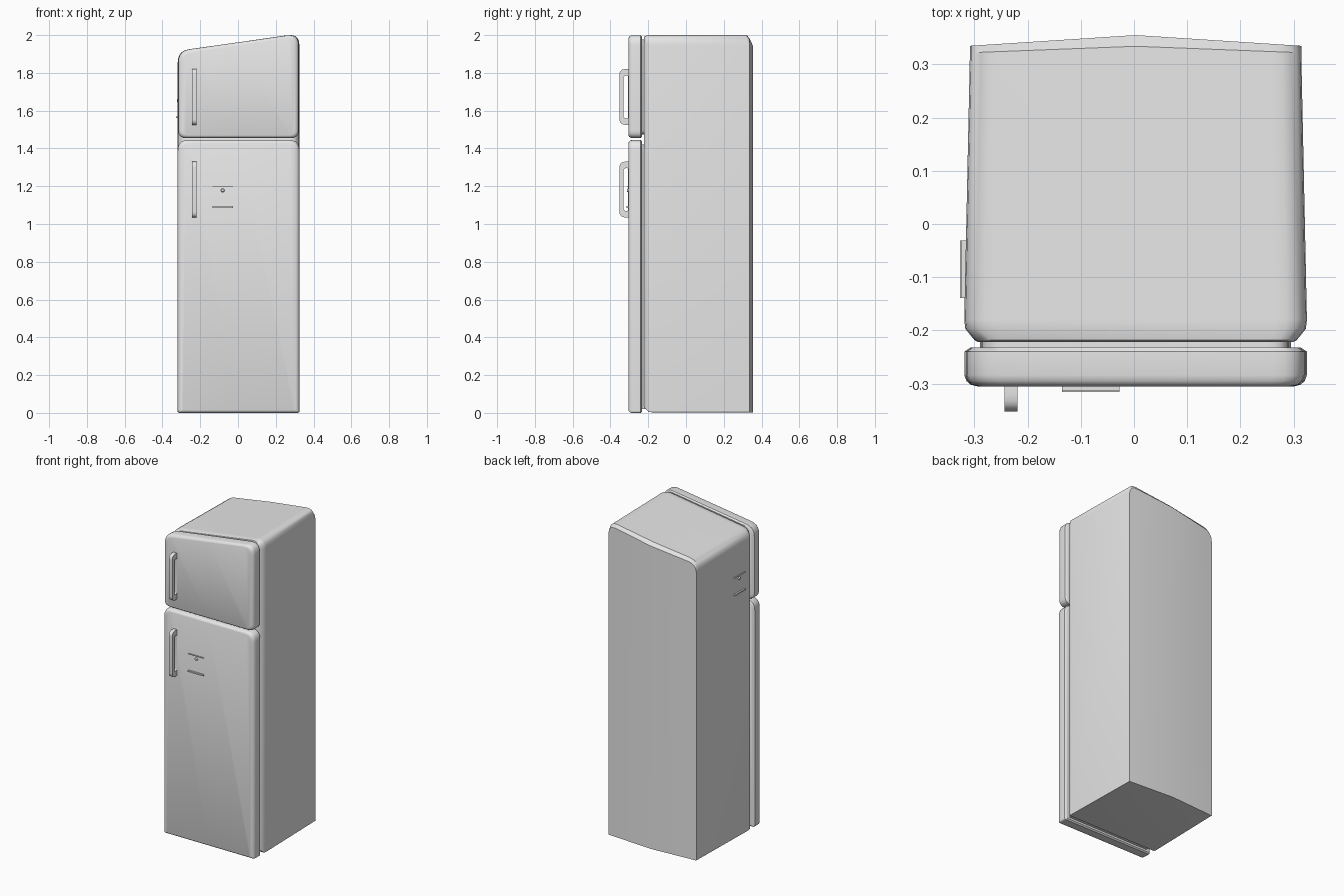
import bpy, bmesh, math
from mathutils import Matrix, Vector

cube = bpy.data.objects.get("Cube")
if cube:
    bpy.data.objects.remove(cube, do_unlink=True)

GREY = (0.8, 0.8, 0.8, 1.0)
grey = bpy.data.materials.new("light grey enamel")
grey.use_nodes = True
grey.diffuse_color = GREY
grey.node_tree.nodes["Principled BSDF"].inputs["Base Color"].default_value = GREY

CX = 0.003  # centre line of the cabinet


def finish(name, bm, angle=35, bevel=0.0):
    """Turn a bmesh into a shaded, coloured object."""
    bmesh.ops.recalc_face_normals(bm, faces=bm.faces[:])
    mesh = bpy.data.meshes.new(name)
    bm.to_mesh(mesh)
    bm.free()
    mesh.materials.append(grey)
    obj = bpy.data.objects.new(name, mesh)
    bpy.context.collection.objects.link(obj)
    bpy.ops.object.select_all(action='DESELECT')
    obj.select_set(True)
    bpy.context.view_layer.objects.active = obj
    bpy.ops.object.shade_smooth_by_angle(angle=math.radians(angle))
    if bevel:
        mod = obj.modifiers.new("soft edges", 'BEVEL')
        mod.width, mod.segments = bevel, 2
    return obj


def rounded(corners, radii, steps=5):
    """Polygon with filleted corners; returns one point list per corner."""
    groups = []
    for i, (c, r) in enumerate(zip(corners, radii)):
        p = Vector(c)
        a = p + (Vector(corners[i - 1]) - p).normalized() * r
        b = p + (Vector(corners[(i + 1) % len(corners)]) - p).normalized() * r
        ts = [k / steps for k in range(steps + 1)]
        groups.append([a * (1 - t) ** 2 + p * (2 * t * (1 - t)) + b * t * t for t in ts])
    return groups


def outline(left, right, bottom, top_l, top_r, radii, dx=0, db=0, dt=0):
    """Four-cornered front outline, inset per side, with bottom and top midpoints."""
    corners = [(left + dx, bottom + db), (right - dx, bottom + db),
               (right - dx, top_r - dt), (left + dx, top_l - dt)]
    bl, br, tr, tl = rounded(corners, [max(r - dx * 0.5, 0.003) for r in radii])
    mid = lambda a, b: Vector((CX, a.y + (b.y - a.y) * (CX - a.x) / (b.x - a.x)))
    return bl + [mid(bl[-1], br[0])] + br + tr + [mid(tr[-1], tl[0])] + tl


def loft(name, shape, rings):
    """Join outlines along y; ring = y, side inset, bottom inset, top inset, x scale, peak."""
    bm = bmesh.new()
    loops = []
    for y, dx, db, dt, xs, peak in rings:
        loops.append([bm.verts.new((CX + (p.x - CX) * xs,
                                    y + peak * (1 - abs(p.x - CX) / 0.32), p.y))
                      for p in outline(*shape, dx, db, dt)])
    n = len(loops[0])
    for a, b in zip(loops, loops[1:]):
        for i in range(n):
            j = (i + 1) % n
            bm.faces.new((a[i], a[j], b[j], b[i]))
    # caps are split along the vertical centre line
    m0, m1 = n // 4, 3 * n // 4
    for lp in (loops[0], loops[-1]):
        bm.faces.new(lp[m0:m1 + 1])
        bm.faces.new(lp[m1:] + lp[:m0 + 1])
    return finish(name, bm)


# Cabinet with slanted top, chamfered front rim and slightly peaked back
loft("cabinet", (-0.319, 0.325, 0.003, 1.917, 2.007, (0.003, 0.003, 0.06, 0.06)), [
    (-0.222, 0.026, 0.03, 0.012, 1, 0),
    (-0.218, 0.019, 0.022, 0.005, 1, 0),
    (-0.197, 0.002, 0.002, 0, 1, 0),
    (-0.18, 0, 0, 0, 1, 0),
    (0.322, 0, 0, 0, 0.967, 0.012),
    (0.335, 0, 0, 0.02, 0.967, 0.02)])

# Doors with rounded front edges, each with a recessed seal behind
DOORS = {
    "upper_door": (-0.316, 0.321, 1.455, 1.917, 2.007, (0.04, 0.04, 0.06, 0.06)),
    "lower_door": (-0.319, 0.325, 0.0, 1.445, 1.445, (0.012, 0.012, 0.055, 0.055)),
}
for name, shape in DOORS.items():
    section = [(-0.305, 0.024), (-0.302, 0.012), (-0.295, 0.004), (-0.284, 0),
               (-0.24, 0), (-0.232, 0.012)]
    loft(name, shape, [(y, d, d * 0.6, d * 0.7, 1, 0) for y, d in section])
    loft(name.replace("door", "seal"), shape,
         [(y, 0.03, 0.02, 0.025, 1, 0) for y in (-0.236, -0.215)])


# Bar handles: a rounded loop with a finger opening
def handle(name, x, low, high, width=0.024):
    frame = [(-0.300, low), (-0.352, low), (-0.352, high), (-0.300, high)]
    hole = [(-0.306, low + 0.034), (-0.331, low + 0.034),
            (-0.331, high - 0.034), (-0.306, high - 0.034)]
    outer = sum(rounded(frame, (0.003, 0.03, 0.03, 0.003)), [])
    inner = sum(rounded(hole, (0.008, 0.016, 0.016, 0.008)), [])
    bm = bmesh.new()
    rows = [[bm.verts.new((x + s * width / 2, p.x, p.y)) for p in pts]
            for pts, s in ((outer, -1), (outer, 1), (inner, 1), (inner, -1))]
    n = len(outer)
    for k in range(4):
        a, b = rows[k], rows[(k + 1) % 4]
        for i in range(n):
            j = (i + 1) % n
            bm.faces.new((a[i], a[j], b[j], b[i]))
    finish(name, bm)


handle("upper_handle", -0.231, 1.525, 1.82)
handle("lower_handle", -0.231, 1.035, 1.33)


# Small fittings: thin ledge, knob and tray, placed against a surface
def box(bm, centre, size):
    mat = Matrix.Translation(centre) @ Matrix.Diagonal((*size, 1))
    bmesh.ops.create_cube(bm, size=1, matrix=mat)


def fitting(prefix, place):
    for part in ("ledge", "knob", "tray"):
        bm = bmesh.new()
        if part == "ledge":
            box(bm, (0, -0.004, 0.11), (0.108, 0.010, 0.002))
        elif part == "tray":
            box(bm, (0, -0.005, 0), (0.108, 0.012, 0.008))
        else:
            turn = Matrix.Translation((0, -0.003, 0.088)) @ Matrix.Rotation(math.pi / 2, 4, 'X')
            bmesh.ops.create_cone(bm, cap_ends=True, segments=16, radius1=0.011,
                                  radius2=0.007, depth=0.01, matrix=turn)
        bm.transform(place)
        finish(prefix + "_" + part, bm)


fitting("front", Matrix.Translation((-0.081, -0.305, 1.09)))
fitting("side", Matrix.Translation((-0.316, -0.085, 1.565)) @ Matrix.Rotation(-math.pi / 2, 4, 'Z'))
